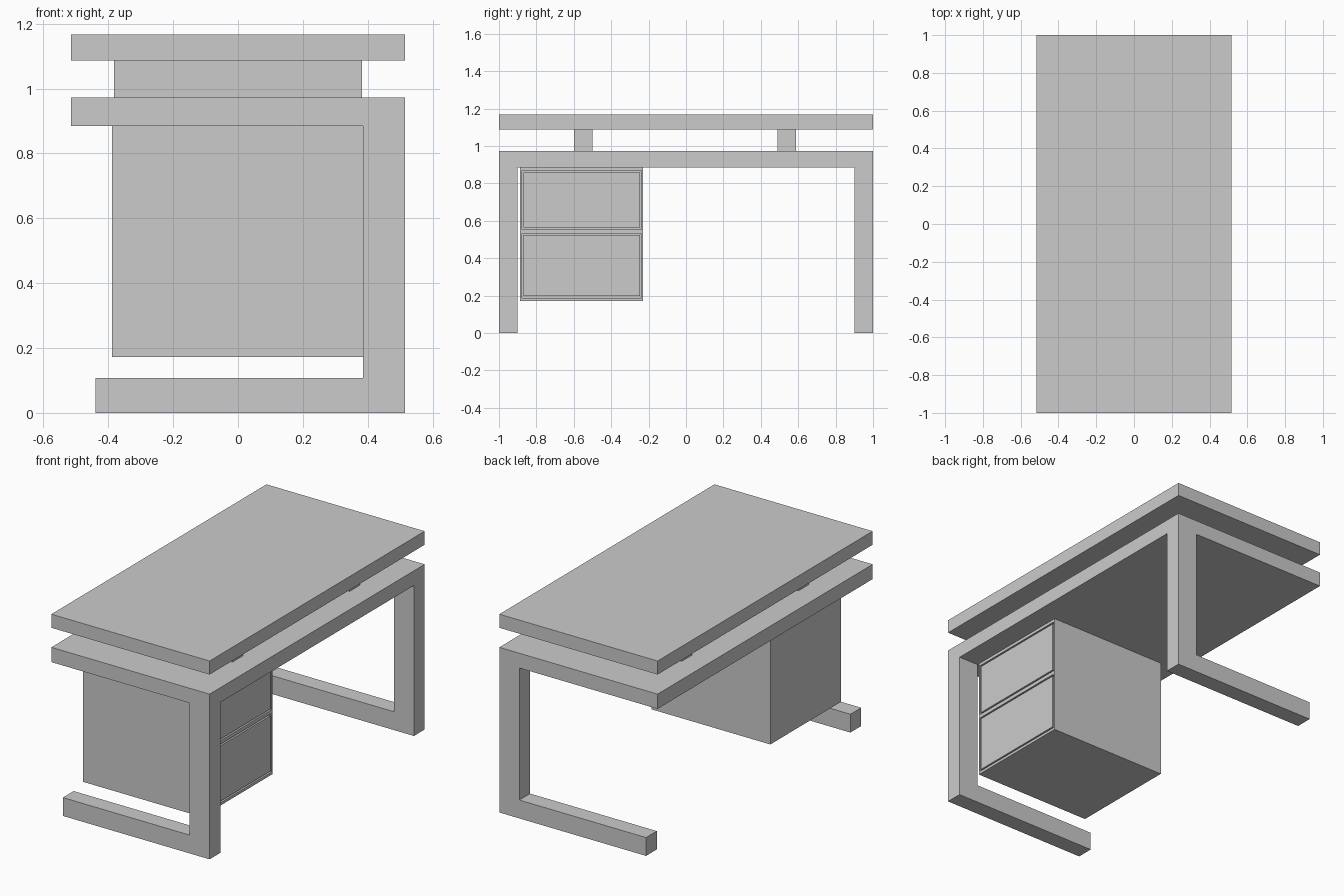
import bpy, bmesh

if "Cube" in bpy.data.objects:
    bpy.data.objects.remove(bpy.data.objects["Cube"])


def prism(name, outline, y0, y1):
    """Extrude an (x, z) outline from y0 to y1."""
    bm = bmesh.new()
    face = bm.faces.new([bm.verts.new((x, y0, z)) for x, z in outline])
    new = bmesh.ops.extrude_face_region(bm, geom=[face])["geom"]
    verts = [g for g in new if isinstance(g, bmesh.types.BMVert)]
    bmesh.ops.translate(bm, vec=(0, y1 - y0, 0), verts=verts)
    bmesh.ops.recalc_face_normals(bm, faces=bm.faces)
    mesh = bpy.data.meshes.new(name)
    bm.to_mesh(mesh)
    bm.free()
    obj = bpy.data.objects.new(name, mesh)
    bpy.context.collection.objects.link(obj)
    return obj


def box(name, x0, x1, y0, y1, z0, z1):
    return prism(name, [(x0, z0), (x1, z0), (x1, z1), (x0, z1)], y0, y1)


def cut(target, cutter):
    mod = target.modifiers.new("cut", "BOOLEAN")
    mod.operation = "DIFFERENCE"
    mod.solver = "EXACT"
    mod.object = cutter
    bpy.context.view_layer.objects.active = target
    bpy.ops.object.modifier_apply(modifier=mod.name)
    bpy.data.objects.remove(cutter)


# Desk frame: C profile along the whole length, knee space cut out
frame = prism("desk_frame", [(-0.44, 0), (0.515, 0), (0.515, 0.972), (-0.515, 0.972),
                             (-0.515, 0.885), (0.385, 0.885), (0.385, 0.108),
                             (-0.44, 0.108)], -1, 1)
cut(frame, box("knee_space_cutter", -0.7, 0.7, -0.9, 0.9, -0.2, 0.885))

# Raised top on two cross supports
box("raised_top", -0.515, 0.515, -1, 1, 1.087, 1.167)
for name, y in (("front_support", -0.598), ("back_support", 0.49)):
    box(name, -0.383, 0.383, y, y + 0.097, 0.972, 1.087)

# Hanging cabinet with two inset drawer fronts
FRONT, GAP, DEPTH = 0.385, 0.009, 0.02
cabinet = box("cabinet", -0.388, FRONT, -0.888, -0.23, 0.172, 0.885)
for name, z0, z1 in (("upper_drawer", 0.554, 0.868), ("lower_drawer", 0.188, 0.532)):
    y0, y1 = -0.878, -0.238
    cut(cabinet, box("drawer_cutter", FRONT - DEPTH, FRONT + 0.1, y0, y1, z0, z1))
    box(name, FRONT - DEPTH, FRONT, y0 + GAP, y1 - GAP, z0 + GAP, z1 - GAP)
